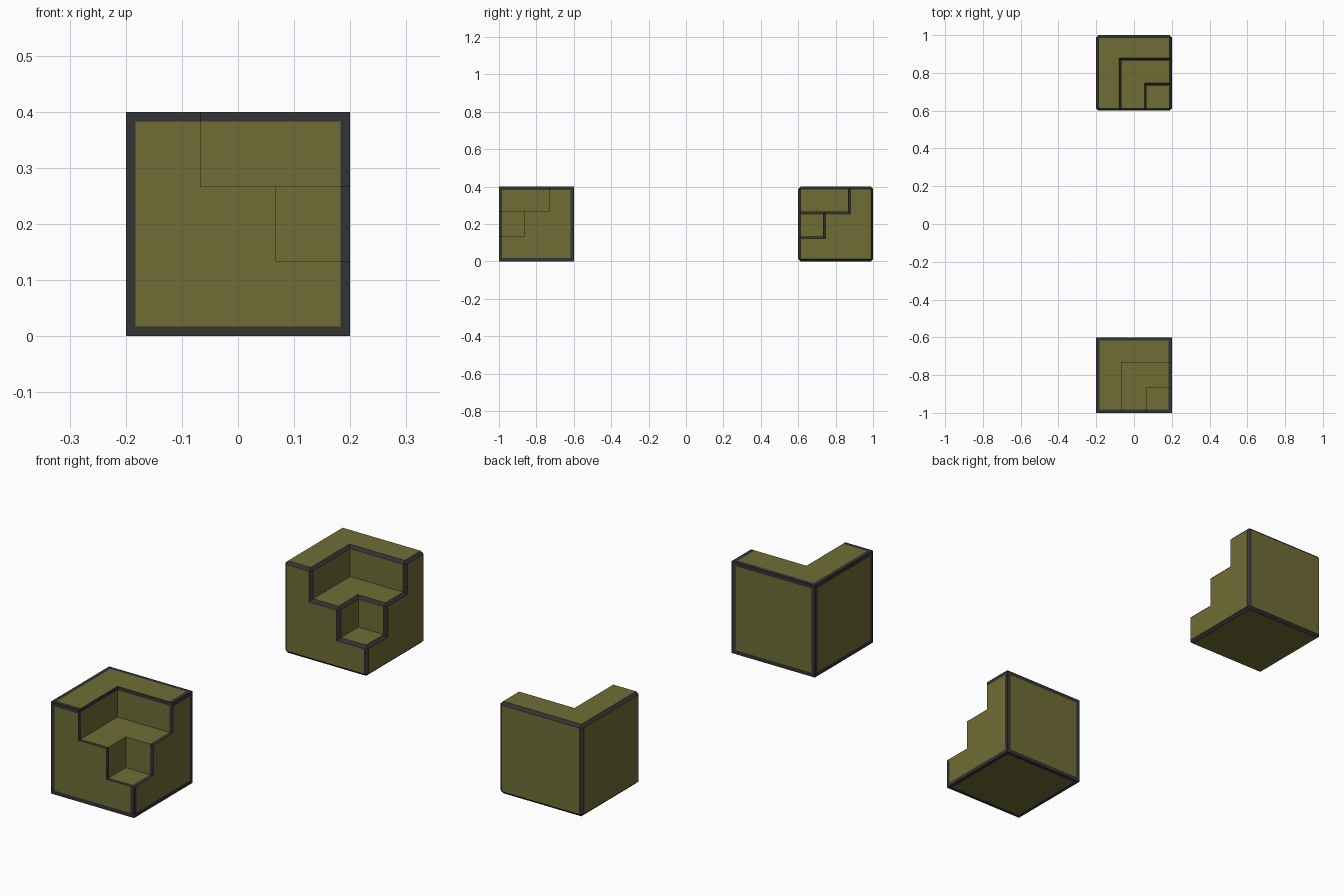
import bpy, bmesh
from mathutils import Vector

if "Cube" in bpy.data.objects:
    bpy.data.objects.remove(bpy.data.objects["Cube"])

SIZE = 0.4
HALF = SIZE / 2
CELL = SIZE / 3
BORDER = 0.017
CHAMFER = 0.012


def make_mat(name, rgb):
    m = bpy.data.materials.new(name)
    m.diffuse_color = (*rgb, 1)
    m.use_nodes = True
    m.node_tree.nodes["Principled BSDF"].inputs["Base Color"].default_value = m.diffuse_color
    return m


olive = make_mat("olive", (0.160, 0.154, 0.036))
dark = make_mat("dark grey", (0.033, 0.033, 0.035))


def filled(i, j, k):
    # Stepped corner cut out of the right, front, top corner
    if not all(0 <= n < 3 for n in (i, j, k)):
        return False
    return min(i, 2 - j) < 3 - k


def stepped_block():
    """Cube of 3x3x3 cells with a two-step corner notch, centred on origin."""
    bm = bmesh.new()
    verts = {}

    def vert(p):
        if p not in verts:
            verts[p] = bm.verts.new(Vector(p) * CELL - Vector((HALF,) * 3))
        return verts[p]

    for i in range(3):
        for j in range(3):
            for k in range(3):
                if not filled(i, j, k):
                    continue
                for ax in range(3):
                    for s in (0, 1):
                        n = [i, j, k]
                        n[ax] += 2 * s - 1
                        if filled(*n):
                            continue
                        quad = []
                        for u, v in ((0, 0), (1, 0), (1, 1), (0, 1)):
                            p = [i, j, k]
                            p[ax] += s
                            p[(ax + 1) % 3] += u
                            p[(ax + 2) % 3] += v
                            quad.append(vert(tuple(p)))
                        bm.faces.new(quad if s else quad[::-1])
    bmesh.ops.dissolve_limit(bm, angle_limit=0.01, verts=bm.verts[:], edges=bm.edges[:])
    bm.normal_update()
    return bm


def finish(bm, name, y):
    me = bpy.data.meshes.new(name)
    bm.to_mesh(me)
    bm.free()
    me.materials.append(olive)
    me.materials.append(dark)
    ob = bpy.data.objects.new(name, me)
    ob.location = (0, y, HALF)
    bpy.context.collection.objects.link(ob)


# Front block: sharp edges, flat dark border along the outer limits
bm = stepped_block()
edge = HALF - BORDER
for ax in range(3):
    for s in (-1, 1):
        co, no = Vector(), Vector()
        co[ax], no[ax] = s * edge, 1
        bmesh.ops.bisect_plane(bm, geom=bm.verts[:] + bm.edges[:] + bm.faces[:],
                               plane_co=co, plane_no=no, dist=1e-5)
bm.normal_update()
for f in bm.faces:
    c = f.calc_center_median()
    if any(abs(c[a]) > edge and abs(f.normal[a]) < 0.5 for a in range(3)):
        f.material_index = 1
finish(bm, "bordered_stepped_block", -0.8)

# Back block: dark chamfers on every outward edge
bm = stepped_block()
convex = [e for e in bm.edges if e.calc_face_angle_signed(0) > 0.1]
bmesh.ops.bevel(bm, geom=convex, offset=CHAMFER, offset_type='OFFSET', segments=1,
                profile=0.5, affect='EDGES', clamp_overlap=False, material=1)
finish(bm, "chamfered_stepped_block", 0.8)
